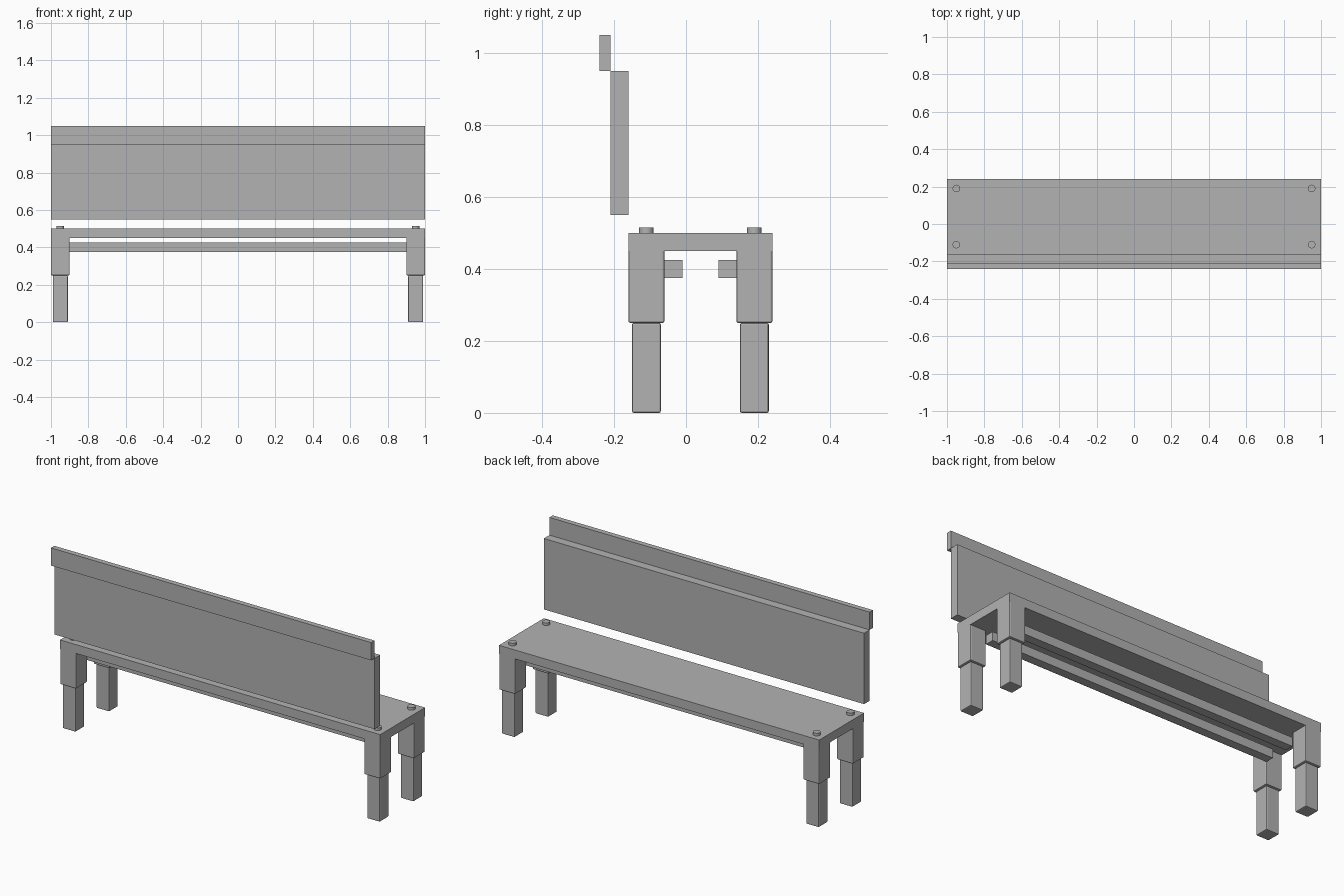
import bpy
import bmesh
from mathutils import Vector

cube = bpy.data.objects.get("Cube")
if cube:
    bpy.data.objects.remove(cube, do_unlink=True)

GREY = (0.448, 0.448, 0.448, 1.0)
grey = bpy.data.materials.new("plain_grey")
grey.use_nodes = True
grey.diffuse_color = GREY
grey.node_tree.nodes["Principled BSDF"].inputs["Base Color"].default_value = GREY


def add_object(name, bm):
    mesh = bpy.data.meshes.new(name)
    bm.to_mesh(mesh)
    bm.free()
    mesh.materials.append(grey)
    obj = bpy.data.objects.new(name, mesh)
    bpy.context.collection.objects.link(obj)
    return obj


def box(name, low, high, bevel=0.0, keep_top=False):
    """Box between two corners, with optionally softened edges."""
    low, high = Vector(low), Vector(high)
    bm = bmesh.new()
    bmesh.ops.create_cube(bm, size=1.0)
    bmesh.ops.scale(bm, vec=high - low, verts=bm.verts)
    bmesh.ops.translate(bm, vec=(low + high) / 2, verts=bm.verts)
    if bevel:
        edges = [e for e in bm.edges
                 if not (keep_top and all(v.co.z > high.z - 0.001 for v in e.verts))]
        bmesh.ops.bevel(bm, geom=edges, offset=bevel, segments=2,
                        profile=0.5, affect='EDGES')
    return add_object(name, bm)


def bolt(name, x, y):
    bm = bmesh.new()
    bmesh.ops.create_cone(bm, cap_ends=True, segments=32, radius1=0.02,
                          radius2=0.02, depth=0.02)
    bmesh.ops.translate(bm, vec=(x, y, 0.505), verts=bm.verts)
    obj = add_object(name, bm)
    for face in obj.data.polygons:
        face.use_smooth = abs(face.normal.z) < 0.5


# Seat and two-piece backrest
box("seat", (-1, -0.16, 0.45), (1, 0.24, 0.50))
box("backrest", (-1, -0.21, 0.55), (1, -0.16, 0.95))
box("backrest_top_rail", (-1, -0.24, 0.95), (1, -0.21, 1.05))

# Long rails under the seat
box("front_rail", (-0.9, -0.06, 0.375), (0.9, -0.01, 0.425))
box("back_rail", (-0.9, 0.09, 0.375), (0.9, 0.14, 0.425))

# Stepped legs, each with a bolt above
for side, x in (("left", 0.95), ("right", -0.95)):
    for end, y in (("front", -0.11), ("back", 0.19)):
        name = f"{end}_{side}"
        box(name + "_upper_leg", (x - 0.05, y - 0.05, 0.25),
            (x + 0.05, y + 0.05, 0.45), 0.005, keep_top=True)
        box(name + "_lower_leg", (x - 0.04, y - 0.04, 0.0),
            (x + 0.04, y + 0.04, 0.25), 0.005)
        bolt(name + "_bolt", x, y)
